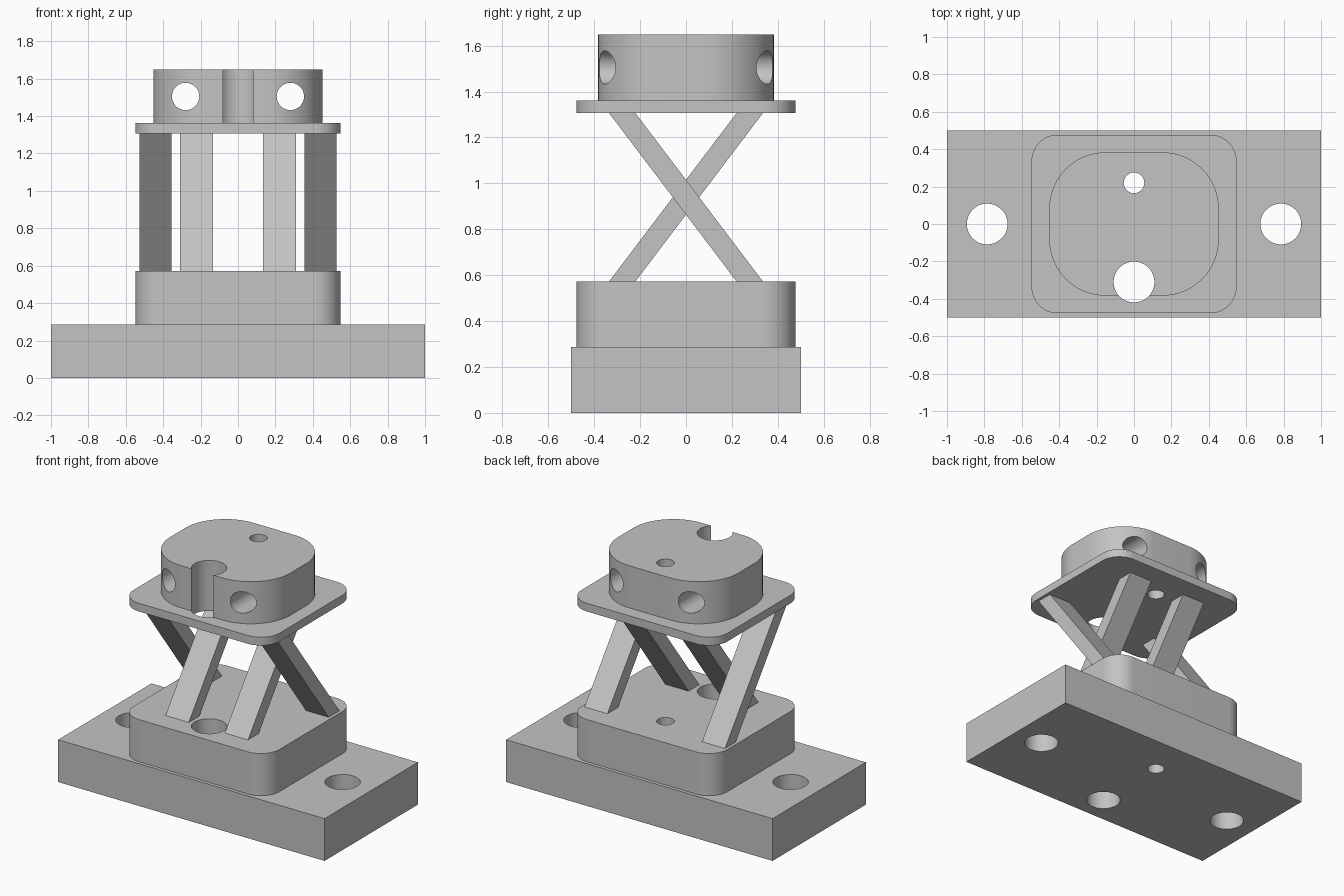
import bpy, bmesh, math
from mathutils import Matrix, Vector

if "Cube" in bpy.data.objects:
    bpy.data.objects.remove(bpy.data.objects["Cube"], do_unlink=True)

grey = bpy.data.materials.new("plain grey")
grey.use_nodes = True
COLOUR = (0.55, 0.55, 0.55, 1)
grey.diffuse_color = COLOUR
grey.node_tree.nodes["Principled BSDF"].inputs["Base Color"].default_value = COLOUR


def make_object(name, bm):
    bmesh.ops.recalc_face_normals(bm, faces=bm.faces)
    mesh = bpy.data.meshes.new(name)
    bm.to_mesh(mesh)
    bm.free()
    mesh.materials.append(grey)
    obj = bpy.data.objects.new(name, mesh)
    bpy.context.collection.objects.link(obj)
    return obj


def extrude_profile(name, points, offset):
    bm = bmesh.new()
    face = bm.faces.new([bm.verts.new(p) for p in points])
    top = bmesh.ops.extrude_face_region(bm, geom=[face])["geom"]
    verts = [v for v in top if isinstance(v, bmesh.types.BMVert)]
    bmesh.ops.translate(bm, verts=verts, vec=Vector(offset))
    return make_object(name, bm)


def rounded_slab(name, hx, hy, radius, z0, z1, steps=16):
    if radius == 0:
        points = [(-hx, -hy, z0), (hx, -hy, z0), (hx, hy, z0), (-hx, hy, z0)]
    else:
        points = []
        for corner, (sx, sy) in enumerate([(1, 1), (-1, 1), (-1, -1), (1, -1)]):
            for i in range(steps + 1):
                a = (corner + i / steps) * math.pi / 2
                points.append((sx * (hx - radius) + radius * math.cos(a),
                               sy * (hy - radius) + radius * math.sin(a), z0))
    return extrude_profile(name, points, (0, 0, z1 - z0))


# Stacked bodies
BASE_TOP, BLOCK_TOP, FLANGE_LOW, FLANGE_TOP, HEAD_TOP = 0.287, 0.573, 1.306, 1.362, 1.648
bodies = [
    rounded_slab("base_plate", 1.0, 0.5, 0, 0, BASE_TOP),
    rounded_slab("lower_block", 0.548, 0.477, 0.14, BASE_TOP, BLOCK_TOP),
    rounded_slab("flange", 0.548, 0.477, 0.14, FLANGE_LOW, FLANGE_TOP),
    rounded_slab("head", 0.453, 0.383, 0.3, FLANGE_TOP, HEAD_TOP),
]

# Hole cutters: vertical bores, then front-to-back bores through the head
bm = bmesh.new()


def add_bore(radius, matrix):
    bmesh.ops.create_cone(bm, cap_ends=True, segments=48, radius1=radius,
                          radius2=radius, depth=4, matrix=matrix)


for x, y, r in [(0, 0.22, 0.055), (0, -0.31, 0.109), (0.785, 0, 0.109), (-0.785, 0, 0.109)]:
    add_bore(r, Matrix.Translation((x, y, 1)))
for x in (-0.28, 0.28):
    add_bore(0.073, Matrix.Translation((x, 0, 1.505)) @ Matrix.Rotation(math.pi / 2, 4, 'X'))
cutter = make_object("hole_cutter", bm)
cutter.hide_render = True

for obj in bodies:
    mod = obj.modifiers.new("holes", 'BOOLEAN')
    mod.operation = 'DIFFERENCE'
    mod.solver = 'EXACT'
    mod.object = cutter
    bpy.ops.object.select_all(action='DESELECT')
    obj.select_set(True)
    bpy.context.view_layer.objects.active = obj
    bpy.ops.object.modifier_apply(modifier=mod.name)
    bpy.ops.object.shade_smooth_by_angle(angle=math.radians(30))
bpy.data.objects.remove(cutter, do_unlink=True)

# Crossed struts: inner pair leans back, outer pair leans forward
for side, label in ((1, "left"), (-1, "right")):
    for kind, x0, x1, lean in (("inner", 0.135, 0.31, 1), ("outer", 0.355, 0.527, -1)):
        profile = [(-0.335, BLOCK_TOP), (-0.22, BLOCK_TOP), (0.335, FLANGE_LOW), (0.22, FLANGE_LOW)]
        points = [(side * x0, lean * y, z) for y, z in profile]
        extrude_profile(f"{label}_{kind}_strut", points, (side * (x1 - x0), 0, 0))
